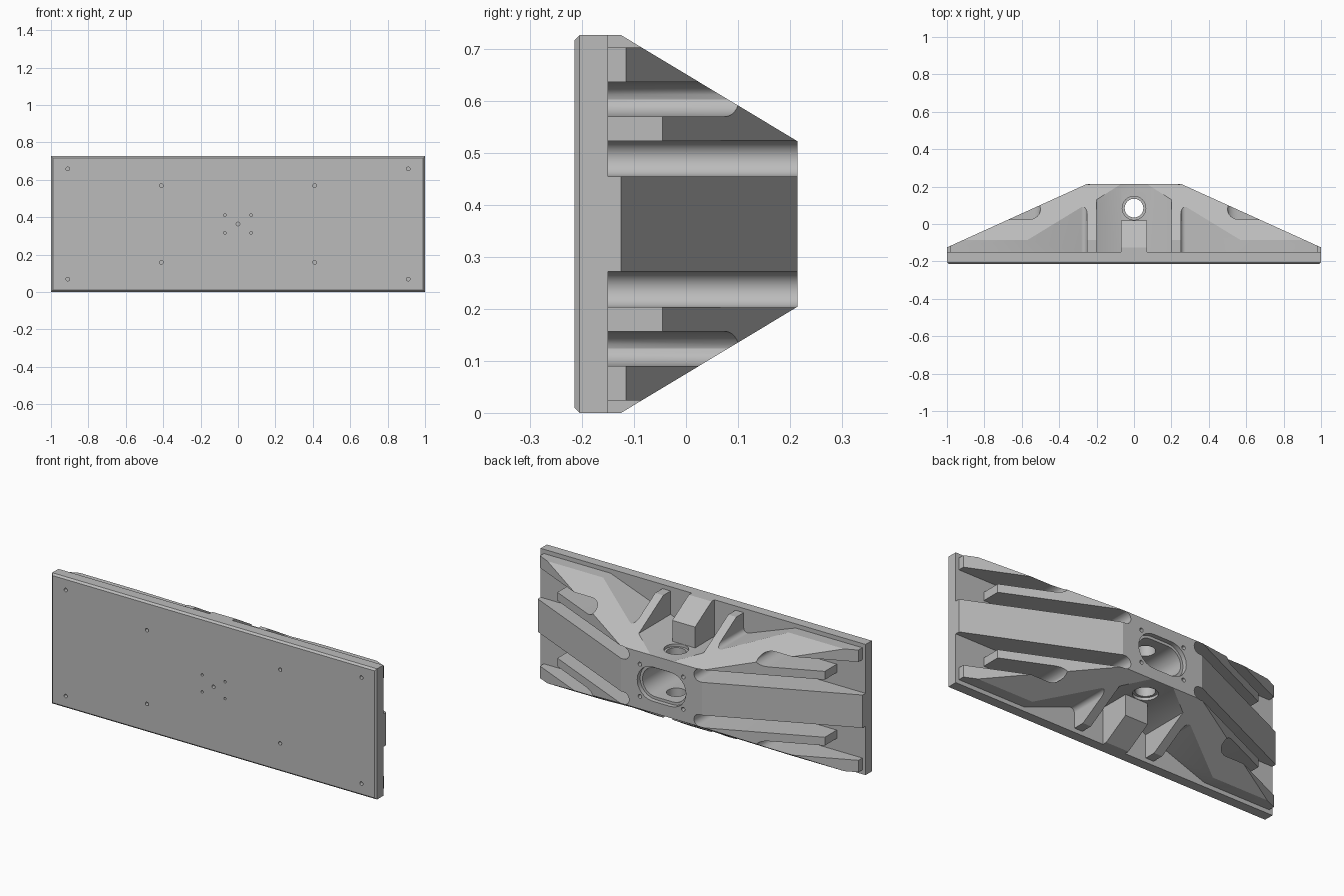
import bpy, bmesh, math
from mathutils import Vector

if "Cube" in bpy.data.objects:
    bpy.data.objects.remove(bpy.data.objects["Cube"], do_unlink=True)

MID = 0.3635          # half the height, also the mirror plane
FLOOR, TOP = -0.15, 0.215

grey = bpy.data.materials.new("plain grey")
grey.use_nodes = True
grey.diffuse_color = (0.5, 0.5, 0.5, 1)
grey.node_tree.nodes["Principled BSDF"].inputs["Base Color"].default_value = (0.5, 0.5, 0.5, 1)


def loft(name, rings):
    """Solid through rings of (depth y, outline in x and height from the middle)."""
    bm = bmesh.new()
    loops = [[bm.verts.new((x, y, MID + w)) for x, w in pts] for y, pts in rings]
    bm.faces.new(loops[0])
    bm.faces.new(loops[-1])
    n = len(loops[0])
    for a, b in zip(loops, loops[1:]):
        for i in range(n):
            bm.faces.new((a[i], a[(i + 1) % n], b[(i + 1) % n], b[i]))
    bmesh.ops.recalc_face_normals(bm, faces=bm.faces)
    mesh = bpy.data.meshes.new(name)
    bm.to_mesh(mesh)
    bm.free()
    mesh.materials.append(grey)
    ob = bpy.data.objects.new(name, mesh)
    bpy.context.collection.objects.link(ob)
    return ob


def rect(x, w):
    return [(x, w), (-x, w), (-x, -w), (x, -w)]


def arc(cx, cw, rx, rw, start, end, steps=12):
    return [(cx + rx * math.cos(math.radians(start + (end - start) * i / steps)),
             cw + rw * math.sin(math.radians(start + (end - start) * i / steps)))
            for i in range(steps + 1)]


def stadium(half, r):
    return arc(half - r, 0, r, r, -90, 90) + arc(r - half, 0, r, r, 90, 270)


def disc(x, w, r):
    return arc(x, w, r, r, 0, 337.5, 15)


def boolean(target, tool, op="DIFFERENCE"):
    mod = target.modifiers.new(op.lower(), "BOOLEAN")
    mod.operation, mod.solver, mod.object = op, "EXACT", tool
    bpy.context.view_layer.objects.active = target
    bpy.ops.object.modifier_apply(modifier=mod.name)
    bpy.data.objects.remove(tool, do_unlink=True)


def frustum():
    return loft("envelope", [(FLOOR - 0.1, rect(1, MID)), (-0.125, rect(1, MID)),
                             (TOP, rect(0.25, 0.159))])


def z_cylinder(r, low, high):
    """Upright round cutter, low and high measured from the middle."""
    bm = bmesh.new()
    bmesh.ops.create_cone(bm, cap_ends=True, segments=32, radius1=r, radius2=r, depth=high - low)
    bmesh.ops.translate(bm, verts=bm.verts, vec=Vector((0, 0.085, MID + (low + high) / 2)))
    mesh = bpy.data.meshes.new("cutter")
    bm.to_mesh(mesh)
    bm.free()
    ob = bpy.data.objects.new("cutter", mesh)
    bpy.context.collection.objects.link(ob)
    return ob


# Base plate with a chamfered front edge and blind screw holes
plate = loft("base_plate", [(-0.215, rect(0.99, MID - 0.01)), (-0.205, rect(1, MID)),
                            (FLOOR, rect(1, MID))])
holes = [(0, 0, 0.01)]
for x, w, r in ((0.91, 0.295, 0.01), (0.41, 0.205, 0.01), (0.07, 0.047, 0.007)):
    holes += [(sx * x, sw * w, r) for sx in (1, -1) for sw in (1, -1)]
for x, w, r in holes:
    boolean(plate, loft("cutter", [(-0.3, disc(x, w, r)), (-0.175, disc(x, w, r))]))

# One quarter of the rib layout: spine, inner groove, inner rib, outer groove,
# outer rib, slanted pocket, fin, central pocket
quarter = [(1, 0.0915)]
quarter += arc(0.234, 0.126, 0.034, 0.0345, 270, 90)
quarter += [(0.823, 0.16), (0.823, 0.2065)]
quarter += arc(0.56, 0.24, 0.06, 0.0335, 270, 90)
quarter += [(0.98, 0.2735), (0.98, 0.34), (0.57, 0.34)]
quarter += arc(0.274, 0.257, 0.024, 0.024, 290, 180, 8)
quarter += [(0.25, 0.34), (0.2, 0.34), (0.2, 0.21), (0.07, 0.16)]
upper = quarter + [(-x, w) for x, w in reversed(quarter)]
outline = upper + [(x, -w) for x, w in reversed(upper)]
body = loft("ribbed_body", [(FLOOR, outline), (TOP + 0.1, outline)])
boolean(body, frustum(), "INTERSECT")

# Stepped oblong socket with four screw holes in the rear face
for half, r, depth in ((0.15, 0.095, 0.19), (0.135, 0.08, -0.1)):
    boolean(body, loft("cutter", [(depth, stadium(half, r)), (TOP + 0.1, stadium(half, r))]))
for sx in (1, -1):
    for sw in (1, -1):
        spot = disc(sx * 0.133, sw * 0.09, 0.011)
        boolean(body, loft("cutter", [(0.15, spot), (TOP + 0.1, spot)]))

# Upright through hole with shallow counterbores
boolean(body, z_cylinder(0.05, -0.5, 0.5))
boolean(body, z_cylinder(0.063, 0.145, 0.4))
boolean(body, z_cylinder(0.063, -0.4, -0.145))

# Sloped blocks in the central pockets, top and bottom
blocks = []
for name, s in (("upper_block", 1), ("lower_block", -1)):
    pts = [(0.07, s * 0.158), (-0.07, s * 0.158), (-0.07, s * 0.4), (0.07, s * 0.4)]
    block = loft(name, [(FLOOR, pts), (0.02, pts)])
    boolean(block, frustum(), "INTERSECT")
    blocks.append(block)

# Smooth the rounded walls, keep the edges sharp
for ob in [plate, body] + blocks:
    bpy.ops.object.select_all(action="DESELECT")
    ob.select_set(True)
    bpy.context.view_layer.objects.active = ob
    bpy.ops.object.shade_smooth_by_angle(angle=math.radians(24))
